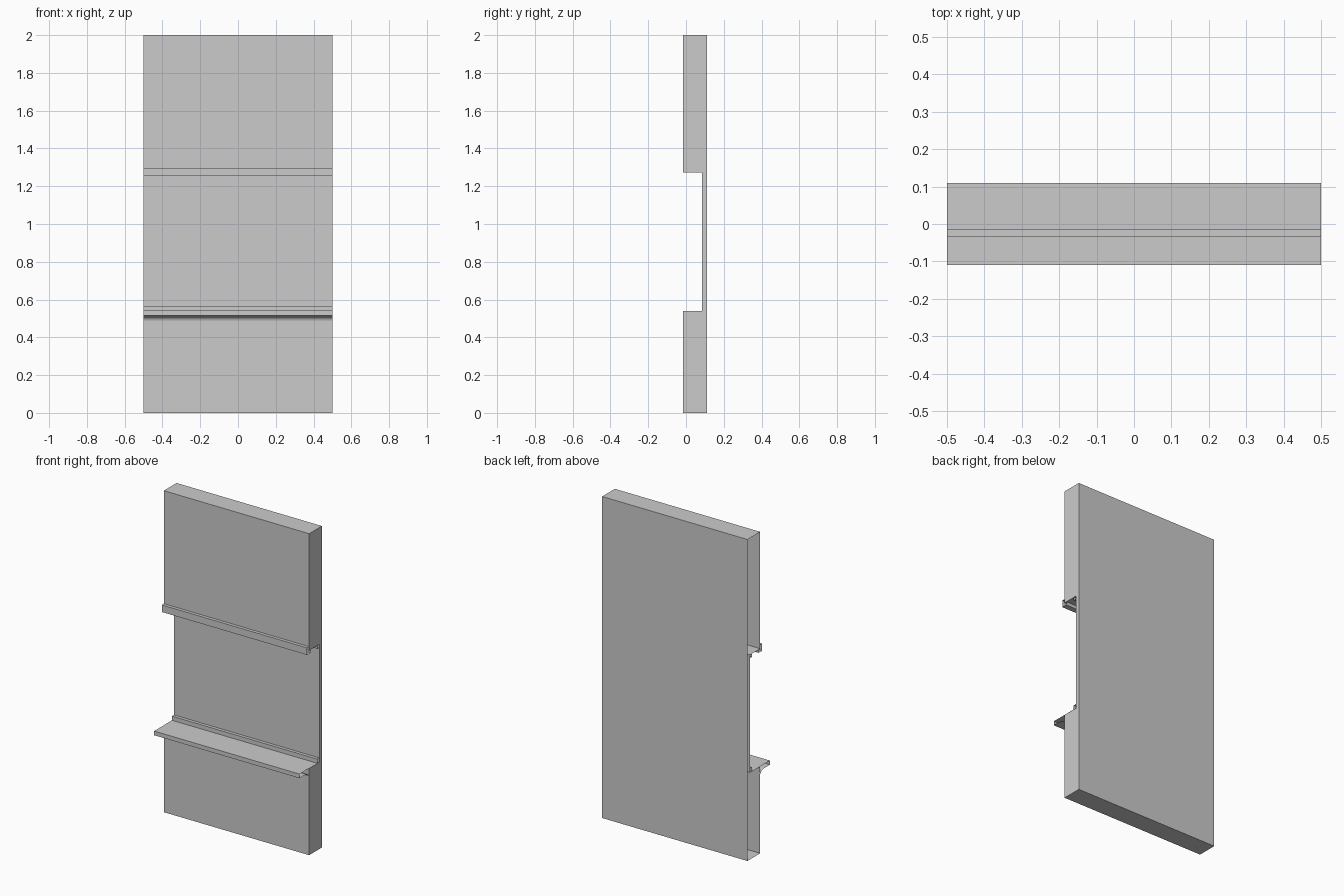
import bpy, bmesh, math

if "Cube" in bpy.data.objects:
    bpy.data.objects.remove(bpy.data.objects["Cube"])


def sweep(name, profile, closed=False, cap_rects=()):
    """Extrude a (y, z) profile along x as a shell; optional end faces at +x."""
    bm = bmesh.new()
    left = [bm.verts.new((-0.5, y, z)) for y, z in profile]
    right = [bm.verts.new((0.5, y, z)) for y, z in profile]
    n = len(profile)
    for i in range(n if closed else n - 1):
        j = (i + 1) % n
        # profiles run so that this winding faces outward
        bm.faces.new((left[i], left[j], right[j], right[i]))
    for y0, y1, z0, z1 in cap_rects:
        bm.faces.new([bm.verts.new((0.5, y, z)) for y, z in
                      ((y0, z0), (y1, z0), (y1, z1), (y0, z1))])
    mesh = bpy.data.meshes.new(name)
    bm.to_mesh(mesh)
    bm.free()
    obj = bpy.data.objects.new(name, mesh)
    bpy.context.collection.objects.link(obj)
    return obj


FRONT, BACK, NICHE = -0.015, 0.11, 0.085
LOW, HIGH, TOP = 0.54, 1.273, 2.0

# wall panel with recess: closed on the right end, open on the left
sweep("wall_panel",
      [(FRONT, TOP), (FRONT, HIGH), (NICHE, HIGH), (NICHE, LOW),
       (FRONT, LOW), (FRONT, 0), (BACK, 0), (BACK, TOP)],
      closed=True,
      cap_rects=[(FRONT, BACK, 0, LOW), (NICHE, BACK, LOW, HIGH),
                 (FRONT, BACK, HIGH, TOP)])

# head trim wrapping the upper lip of the recess
sweep("head_trim", [(FRONT, 1.297), (-0.035, 1.297), (-0.035, 1.253),
                    (0.0, 1.253), (0.0, HIGH)])

# small bead at the back of the recess ceiling
sweep("head_bead", [(0.065, HIGH), (0.065, 1.253), (NICHE, 1.253)])

# sill: back bead, shelf, nosing and a cove below
cove = []
for i in range(5):
    a = math.pi / 2 * i / 4
    cove.append((-0.065 + 0.05 * math.sin(a), 0.49 + 0.025 * math.cos(a)))
sweep("sill", [(NICHE, 0.567), (0.065, 0.567), (0.065, 0.541),
               (-0.11, 0.541), (-0.11, 0.515)] + cove)
